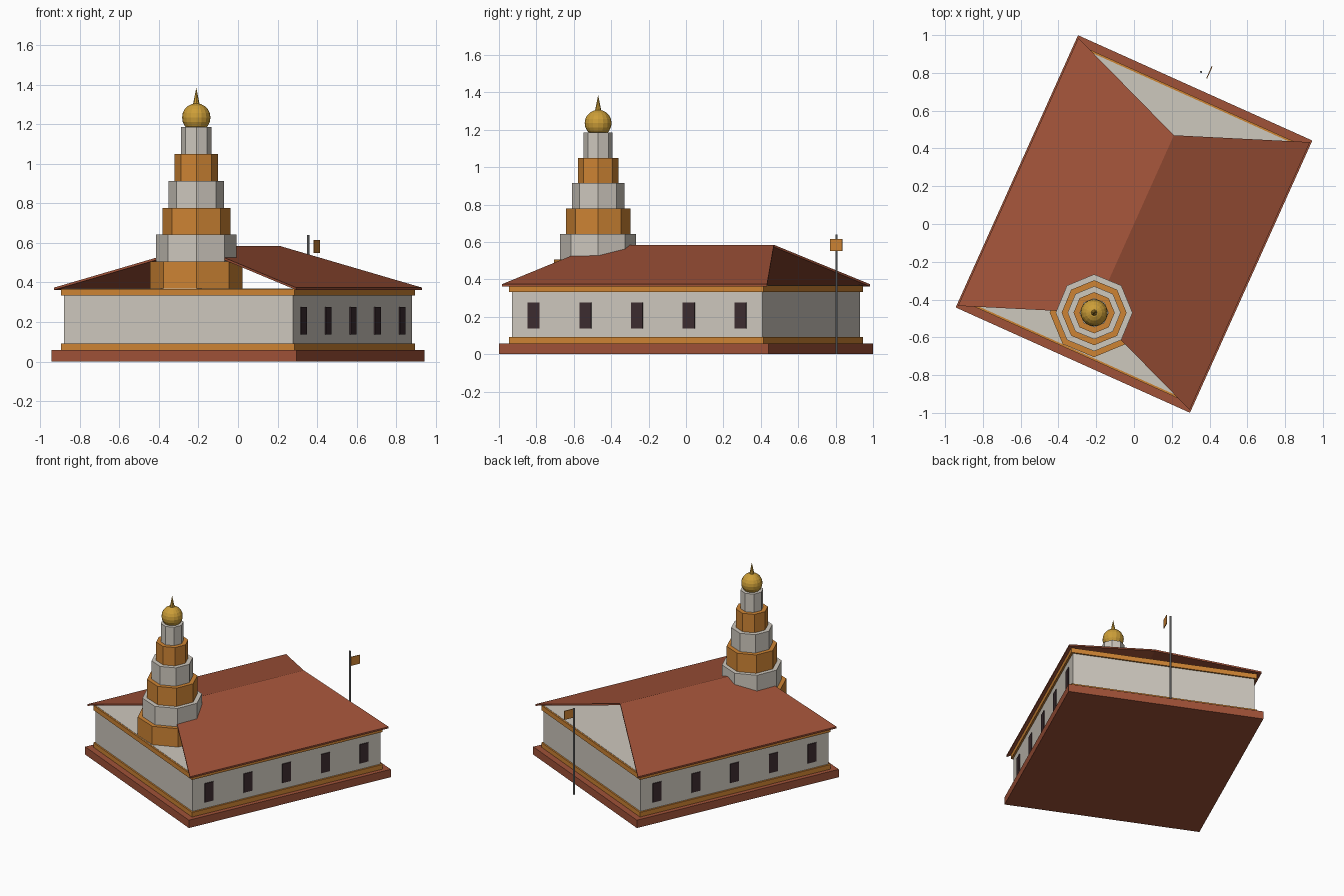
import bpy, bmesh, math
from mathutils import Matrix, Vector

if "Cube" in bpy.data.objects:
    bpy.data.objects.remove(bpy.data.objects["Cube"])

YAW = Matrix.Rotation(math.radians(-24.2), 4, 'Z')   # the hall stands turned on its plot


def material(name, r, g, b):
    lin = [((c / 255 + 0.055) / 1.055) ** 2.4 for c in (r, g, b)]
    m = bpy.data.materials.new(name)
    m.diffuse_color = (*lin, 1)
    m.use_nodes = True
    m.node_tree.nodes["Principled BSDF"].inputs["Base Color"].default_value = m.diffuse_color
    return m


TERRACOTTA = material("terracotta", 160, 82, 56)
STONE = material("pale stone", 206, 200, 190)
OCHRE = material("ochre", 206, 132, 52)
GOLD = material("gold", 204, 158, 56)
DARK = material("dark glass", 60, 44, 48)
GREY = material("grey metal", 150, 150, 150)


def finish(name, bm, mat, matrix=Matrix()):
    bm.transform(matrix)
    bmesh.ops.recalc_face_normals(bm, faces=bm.faces)
    me = bpy.data.meshes.new(name)
    bm.to_mesh(me)
    bm.free()
    me.materials.append(mat)
    ob = bpy.data.objects.new(name, me)
    bpy.context.collection.objects.link(ob)
    return ob


def box(name, mat, centre, size):
    """Box placed in the hall's own turned axes."""
    bm = bmesh.new()
    bmesh.ops.create_cube(bm, size=1)
    bm.transform(Matrix.Translation(centre) @ Matrix.Diagonal((*size, 1)))
    return finish(name, bm, mat, YAW)


def slab(name, mat, half_u, half_v, z0, z1):
    return box(name, mat, (0, 0, (z0 + z1) / 2), (2 * half_u, 2 * half_v, z1 - z0))


def prism(name, mat, x, y, z0, z1, r0, r1, sides):
    bm = bmesh.new()
    bmesh.ops.create_cone(bm, cap_ends=True, segments=sides, radius1=r0, radius2=r1, depth=z1 - z0)
    return finish(name, bm, mat, Matrix.Translation((x, y, (z0 + z1) / 2)))


# Hall: plinth, walls and two trim bands
slab("plinth", TERRACOTTA, 0.68, 0.79, 0, 0.058)
slab("lower_band", OCHRE, 0.648, 0.746, 0.058, 0.092)
slab("walls", STONE, 0.635, 0.735, 0.058, 0.37)
slab("upper_band", OCHRE, 0.648, 0.746, 0.333, 0.368)

# Windows on both long sides
for side in (-1, 1):
    for i in range(5):
        box("window", DARK, (side * 0.637, (i - 2) * 0.303, 0.207), (0.008, 0.068, 0.14))

# Roof: two trapezoid slopes with open ends
bm = bmesh.new()
ridge = [bm.verts.new((0, v, 0.585)) for v in (-0.515, 0.515)]
for side in (-1, 1):
    eave = [bm.verts.new((side * 0.672, v, 0.374)) for v in (-0.777, 0.777)]
    bm.faces.new((eave[0], eave[1], ridge[1], ridge[0]))
bmesh.ops.recalc_face_normals(bm, faces=bm.faces)
if bm.faces[:][0].normal.z < 0:
    bmesh.ops.reverse_faces(bm, faces=bm.faces)
lower = bmesh.ops.extrude_face_region(bm, geom=bm.faces[:], use_keep_orig=True)
bmesh.ops.translate(bm, vec=(0, 0, -0.012),
                    verts=[g for g in lower["geom"] if isinstance(g, bmesh.types.BMVert)])
finish("roof", bm, TERRACOTTA, YAW)

# Stepped octagonal tower at the front end of the ridge
tx, ty, _ = YAW @ Vector((0, -0.515, 0))
STEP = 0.136
for i in range(6):
    r = 0.235 - 0.0315 * i
    prism("tower_tier", STONE if i % 2 else OCHRE, tx, ty,
          0.37 + STEP * i, 0.37 + STEP * (i + 1), r, r, 8)

# Finial ball and spike
bm = bmesh.new()
bmesh.ops.create_uvsphere(bm, u_segments=16, v_segments=10, radius=0.072)
finish("finial_ball", bm, GOLD, Matrix.Translation((tx, ty, 1.235)))
prism("finial_spike", GOLD, tx, ty, 1.285, 1.385, 0.02, 0, 8)

# Flagpole behind the hall
prism("flagpole", GREY, 0.355, 0.805, 0, 0.64, 0.006, 0.006, 8)
box("flag", OCHRE, (0.035, 0.896, 0.583), (0.005, 0.07, 0.065))
